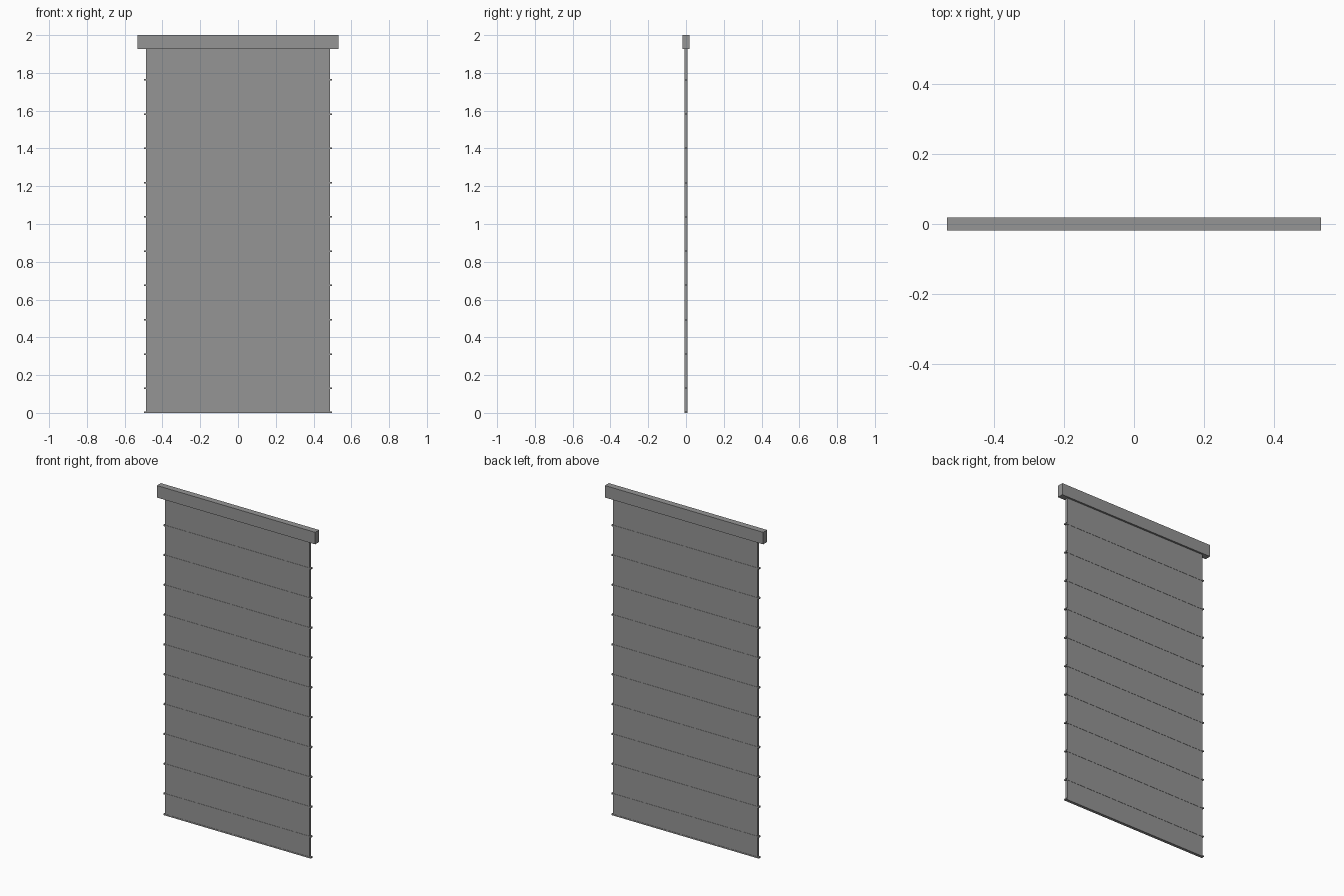
import bpy

cube = bpy.data.objects.get("Cube")
if cube:
    bpy.data.objects.remove(cube, do_unlink=True)


def material(name, rgb):
    m = bpy.data.materials.new(name)
    m.use_nodes = True
    m.diffuse_color = (*rgb, 1)
    m.node_tree.nodes["Principled BSDF"].inputs["Base Color"].default_value = (*rgb, 1)
    return m


grey = material("mid grey", (0.3, 0.3, 0.3))


def box(name, half_width, half_depth, bottom, top):
    bpy.ops.mesh.primitive_cube_add(size=2, location=(0, 0, (bottom + top) / 2))
    ob = bpy.context.object
    ob.name = name
    ob.scale = (half_width, half_depth, (top - bottom) / 2)
    bpy.ops.object.transform_apply(location=False, rotation=False, scale=True)
    ob.data.materials.append(grey)
    return ob


# Head rail and hanging fabric
box("head_rail", 0.533, 0.019, 1.927, 2.0)
box("fabric_panel", 0.487, 0.0075, 0.004, 1.93)

# Thin battens crossing the fabric at even spacing
rod_half = 0.004
for i in range(10):
    z = 0.13 + i * 0.1815
    box(f"batten_{i + 1}", 0.497, 0.009, z - rod_half, z + rod_half)

# Weighted bar along the hem
box("hem_bar", 0.497, 0.009, 0, 2 * rod_half)
